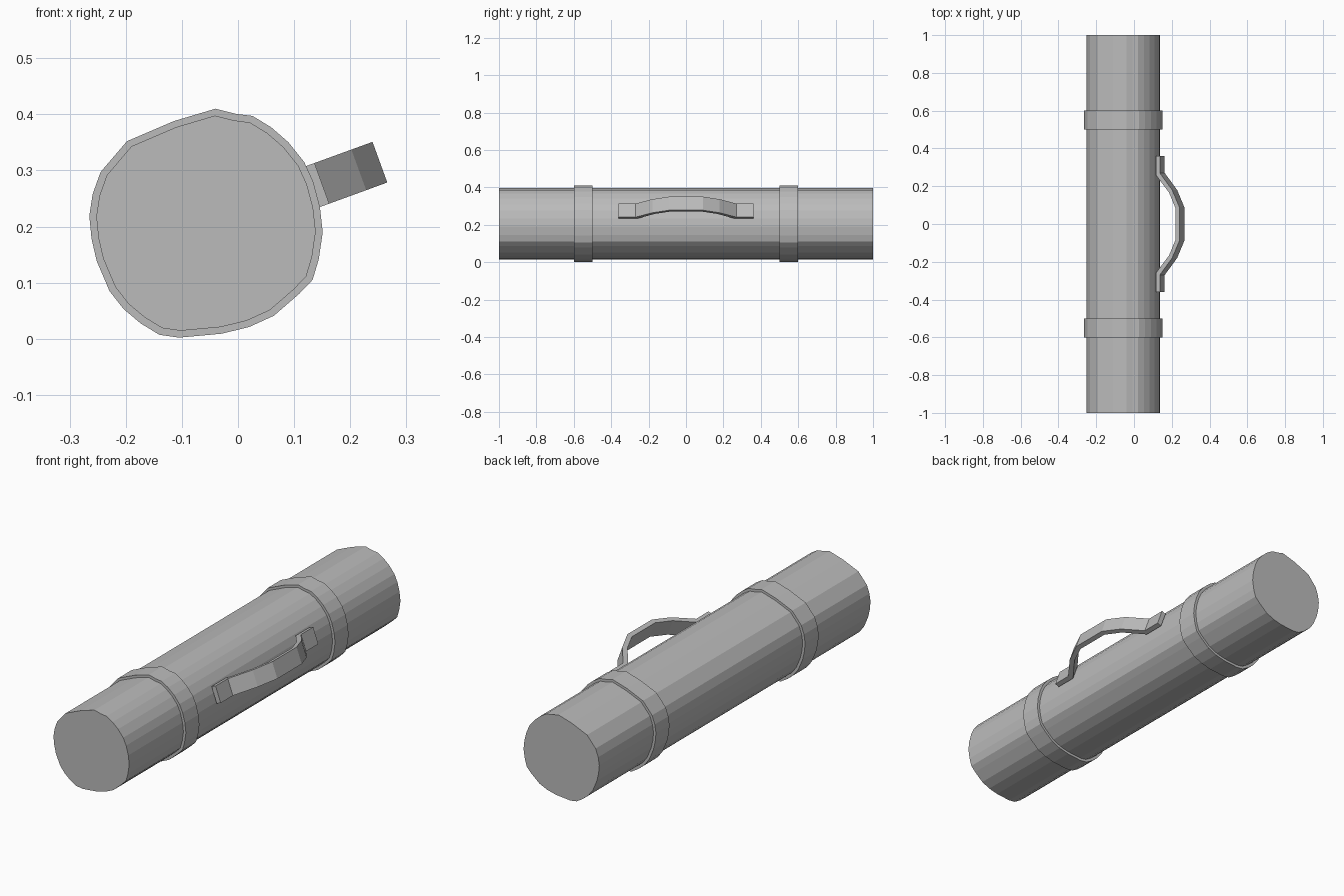
import bpy, bmesh, math
from mathutils import Vector

if "Cube" in bpy.data.objects:
    bpy.data.objects.remove(bpy.data.objects["Cube"], do_unlink=True)

grey = bpy.data.materials.new("plain grey")
grey.use_nodes = True
COLOUR = (0.5, 0.5, 0.5, 1.0)
grey.diffuse_color = COLOUR
grey.node_tree.nodes["Principled BSDF"].inputs["Base Color"].default_value = COLOUR

# Slightly irregular cross-section (x, z) at strap size
SECTION = [(-.04, .41), (-.005, .401), (.026, .397), (.059, .377), (.09, .35),
           (.118, .315), (.134, .28), (.146, .235), (.151, .19), (.144, .142),
           (.133, .105), (.109, .08), (.064, .041), (.02, .021), (-.029, .009),
           (-.105, .002), (-.14, .007), (-.173, .027), (-.204, .053),
           (-.229, .085), (-.252, .139), (-.261, .178), (-.265, .219),
           (-.259, .258), (-.245, .297), (-.198, .352), (-.114, .388)]
CX, CZ = -.057, .206


def section(y, scale):
    return [Vector((CX + (x - CX) * scale, y, CZ + (z - CZ) * scale))
            for x, z in SECTION]


def loft(name, rings, loop=False):
    """Skin a list of point rings; cap the ends, or join last to first."""
    bm = bmesh.new()
    rows = [[bm.verts.new(p) for p in ring] for ring in rings]
    n = len(rows[0])
    pairs = list(zip(rows, rows[1:]))
    if loop:
        pairs.append((rows[-1], rows[0]))
    else:
        bm.faces.new(rows[0])
        bm.faces.new(rows[-1])
    for a, b in pairs:
        for i in range(n):
            j = (i + 1) % n
            bm.faces.new((a[i], a[j], b[j], b[i]))
    bmesh.ops.recalc_face_normals(bm, faces=bm.faces)
    mesh = bpy.data.meshes.new(name)
    bm.to_mesh(mesh)
    bm.free()
    mesh.materials.append(grey)
    obj = bpy.data.objects.new(name, mesh)
    bpy.context.collection.objects.link(obj)
    return obj


# Long tube
loft("tube_body", [section(-1, .94), section(1, .94)])

# Two raised straps
for name, y in (("front_strap", -.6), ("back_strap", .5)):
    loft(name, [section(y, .93), section(y, 1), section(y + .1, 1),
                section(y + .1, .93)], loop=True)

# Bowed carrying handle: (y, outer height, inner y, inner height), mirrored in y
half = [(.36, 0, .36, -.022), (.27, 0, .26, -.022),
        (.18, .07, .167, .052), (.09, .11, .085, .088)]
path = half + [(-a, b, -c, d) for a, b, c, d in reversed(half)]
tilt = math.radians(20)
out = Vector((math.cos(tilt), 0, math.sin(tilt)))
side = Vector((-math.sin(tilt), 0, math.cos(tilt))) * .0385
base = Vector((.1495, 0, .277))
rings = []
for yo, ho, yi, hi in path:
    outer = base + out * ho + Vector((0, yo, 0))
    inner = base + out * hi + Vector((0, yi, 0))
    rings.append([outer + side, outer - side, inner - side, inner + side])
loft("carrying_handle", rings)
